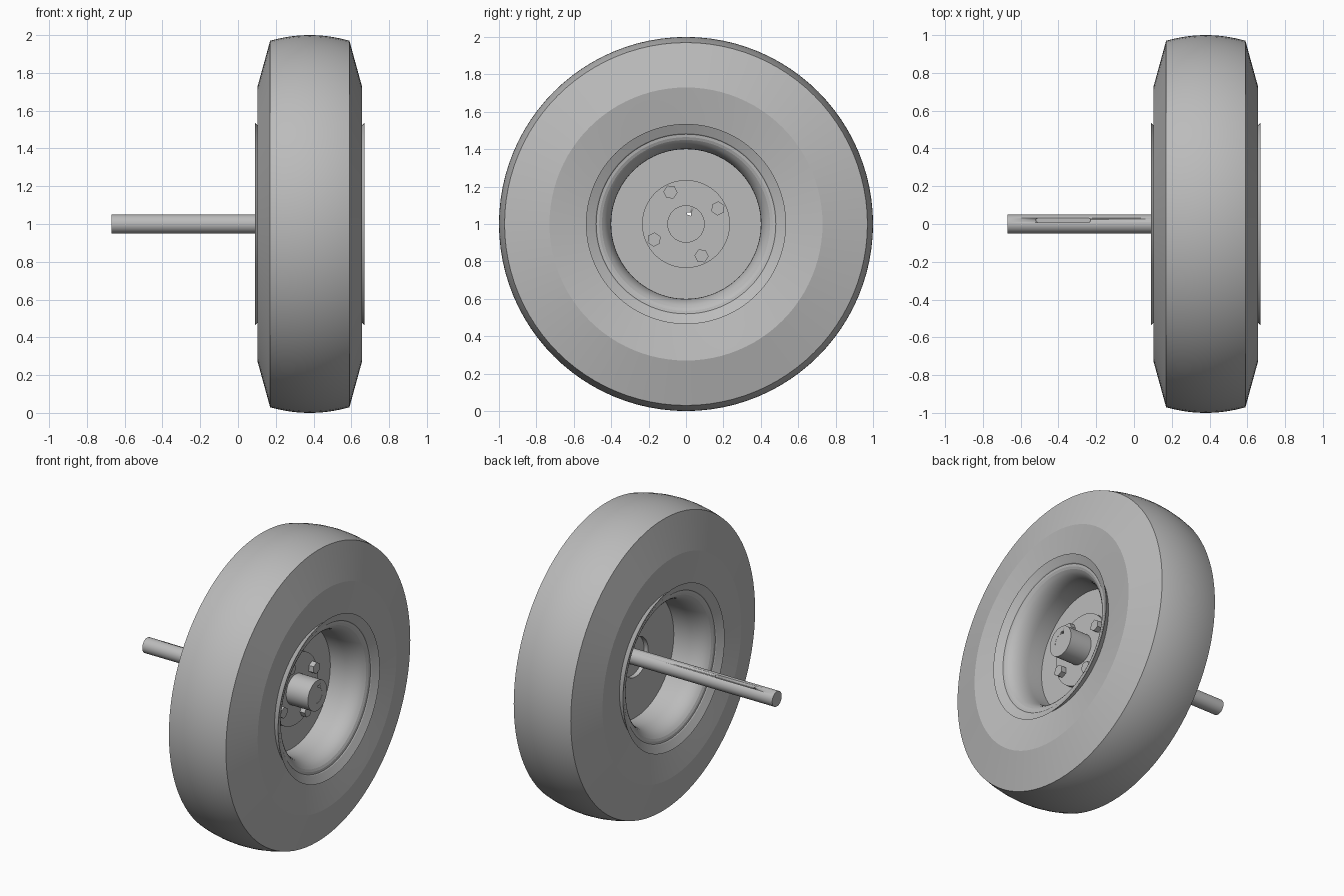
import bpy, bmesh, math
from mathutils import Matrix

cube = bpy.data.objects.get("Cube")
if cube:
    bpy.data.objects.remove(cube)

grey = bpy.data.materials.new("plain_grey")
grey.use_nodes = True
grey.diffuse_color = (0.5, 0.5, 0.5, 1)
grey.node_tree.nodes["Principled BSDF"].inputs["Base Color"].default_value = (0.5, 0.5, 0.5, 1)

MID = 0.38      # wheel centre plane along x
AXLE = 1.0      # axle height


def finish(name, bm, angle=14):
    """Turn a bmesh into a shaded object."""
    bmesh.ops.remove_doubles(bm, verts=bm.verts, dist=1e-5)
    bmesh.ops.recalc_face_normals(bm, faces=bm.faces)
    mesh = bpy.data.meshes.new(name)
    bm.to_mesh(mesh)
    bm.free()
    mesh.materials.append(grey)
    ob = bpy.data.objects.new(name, mesh)
    bpy.context.collection.objects.link(ob)
    bpy.ops.object.select_all(action='DESELECT')
    ob.select_set(True)
    bpy.context.view_layer.objects.active = ob
    bpy.ops.object.shade_smooth_by_angle(angle=math.radians(angle))
    return ob


def revolve(name, profile, segments=96):
    """Spin a closed (x, radius) profile around the axle."""
    bm = bmesh.new()
    verts = [bm.verts.new((x, 0, AXLE + r)) for x, r in profile]
    edges = [bm.edges.new((v, verts[(i + 1) % len(verts)])) for i, v in enumerate(verts)]
    bmesh.ops.spin(bm, geom=verts + edges, cent=(0, 0, AXLE), axis=(1, 0, 0),
                   angle=math.tau, steps=segments, use_merge=True)
    return finish(name, bm)


def rod(name, x0, x1, radius, y=0, z=AXLE, segments=64, turn=0):
    """Capped cylinder lying along x."""
    bm = bmesh.new()
    matrix = (Matrix.Translation(((x0 + x1) / 2, y, z)) @ Matrix.Rotation(turn, 4, 'X')
              @ Matrix.Rotation(math.pi / 2, 4, 'Y'))
    bmesh.ops.create_cone(bm, cap_ends=True, segments=segments, radius1=radius,
                          radius2=radius, depth=x1 - x0, matrix=matrix)
    return finish(name, bm, 30 if segments > 8 else 10)


def slot(target, x0, x1, y, half, z0, z1):
    """Cut a round-ended key slot from above."""
    bm = bmesh.new()
    ring = []
    for cx, start in ((x1 - half, -90), (x0 + half, 90)):
        for i in range(9):
            a = math.radians(start + i * 22.5)
            ring.append(bm.verts.new((cx + half * math.cos(a), y + half * math.sin(a), z0)))
    face = bm.faces.new(ring)
    top = bmesh.ops.extrude_face_region(bm, geom=[face])["geom"]
    bmesh.ops.translate(bm, verts=[g for g in top if isinstance(g, bmesh.types.BMVert)],
                        vec=(0, 0, z1 - z0))
    cutter = finish("slot_cutter", bm)
    cutter.hide_render = True
    mod = target.modifiers.new("slot", 'BOOLEAN')
    mod.operation = 'DIFFERENCE'
    mod.solver = 'EXACT'
    mod.object = cutter
    bpy.context.view_layer.objects.active = target
    bpy.ops.object.modifier_apply(modifier=mod.name)
    bpy.data.objects.remove(cutter)


def mirrored(half):
    """Complete a right-hand profile (offset from centre, radius) on both sides."""
    return [(MID + d, r) for d, r in half] + [(MID - d, r) for d, r in reversed(half)]


# Tyre: crowned tread, sloping sidewalls, dished inner wall
crown = [(0.21 * i / 8, 1 - 0.03 * (i / 8) ** 2) for i in range(1, 9)]
tyre = mirrored([(0.0, 1.0)] + crown + [(0.276, 0.73), (0.238, 0.53), (0.225, 0.47), (0.1, 0.43)])
revolve("tyre", tyre[:len(tyre) - 1])

# Rim: straight barrel that flares out to a thin lip at each side
flare = [(0.13 + 0.13 * math.sin(a), 0.48 - 0.08 * math.cos(a))
         for a in (math.radians(11.25 * i) for i in range(9))]
inner = flare + [(0.265, 0.485), (0.29, 0.535)]
outer = [(0.274, 0.52), (0.24, 0.49), (0.13, 0.425)]
rim = inner + outer
revolve("rim", [(MID + d, r) for d, r in rim] + [(MID - d, r) for d, r in reversed(rim)])

# Wheel disc with a centre opening
revolve("wheel_disc", [(0.37, 0.13), (0.37, 0.41), (0.4, 0.41), (0.4, 0.13)])

# Hub flange and hub barrel, bored for the shaft
hub = revolve("hub", [(0.4, 0.05), (0.4, 0.235), (0.425, 0.235), (0.425, 0.1),
                      (0.585, 0.1), (0.585, 0.05)], 64)
slot(hub, 0.3, 0.7, 0.016, 0.011, 1.035, 1.062)

# Shaft with key slot
shaft = rod("shaft", -0.67, 0.584, 0.05)
slot(shaft, -0.52, -0.23, 0.02, 0.011, 1.03, 1.1)

# Four hexagonal wheel bolts
for i in range(4):
    a = math.radians(26 + 90 * i)
    rod(f"bolt_{i + 1}", 0.42, 0.46, 0.038, 0.19 * math.cos(a), AXLE + 0.19 * math.sin(a),
        segments=6, turn=a)
